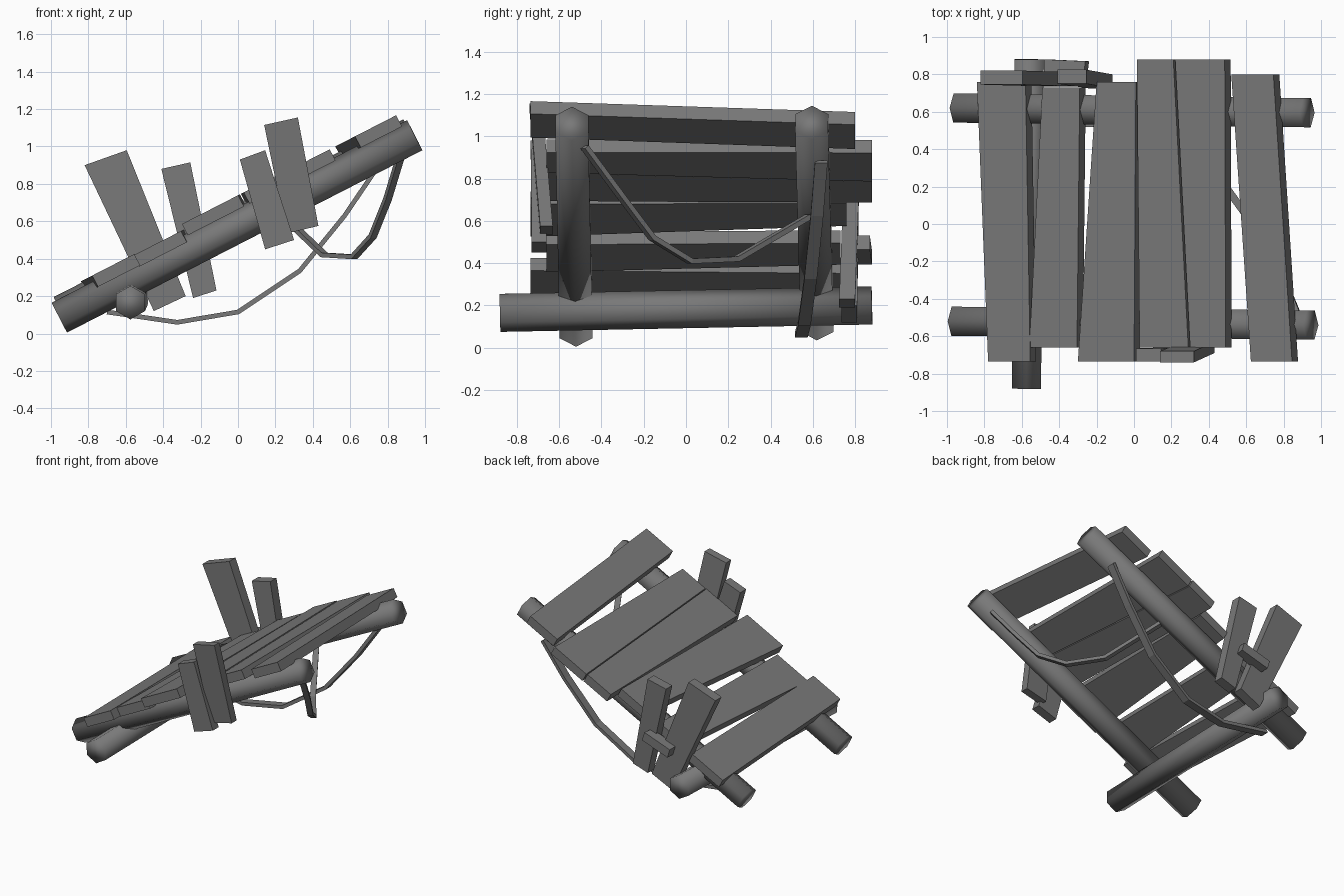
import bpy, bmesh
from mathutils import Vector

if "Cube" in bpy.data.objects:
    bpy.data.objects.remove(bpy.data.objects["Cube"], do_unlink=True)

wood = bpy.data.materials.new("weathered_grey")
wood.use_nodes = True
GREY = (0.19, 0.19, 0.19, 1)
wood.diffuse_color = GREY
wood.node_tree.nodes["Principled BSDF"].inputs["Base Color"].default_value = GREY


def finish(name, bm, smooth=False):
    bmesh.ops.recalc_face_normals(bm, faces=bm.faces)
    for f in bm.faces:
        f.smooth = smooth
    mesh = bpy.data.meshes.new(name)
    bm.to_mesh(mesh)
    bm.free()
    mesh.materials.append(wood)
    obj = bpy.data.objects.new(name, mesh)
    bpy.context.collection.objects.link(obj)
    return obj


def board(name, start, end, depth):
    """Tapered board: each end is an edge (two points), thickened by depth."""
    bm = bmesh.new()
    bmesh.ops.create_cube(bm, size=1)
    for v in bm.verts:
        edge = start if v.co.y < 0 else end
        p = Vector(edge[0] if v.co.x < 0 else edge[1])
        v.co = p + Vector(depth) * (v.co.z + 0.5)
    return finish(name, bm)


def log(name, a, b, radius=0.09):
    """Six-sided log between two points, one ridge pointing up."""
    a, b = Vector(a), Vector(b)
    axis = (b - a).normalized()
    side = axis.cross(Vector((0, 0, 1))).normalized()
    up = side.cross(axis)
    bm = bmesh.new()
    bmesh.ops.create_cone(bm, cap_ends=True, segments=6, radius1=radius,
                          radius2=radius, depth=(b - a).length)
    mid = (a + b) / 2
    for v in bm.verts:
        v.co = mid + side * v.co.x + up * v.co.y + axis * v.co.z
    return finish(name, bm, smooth=True)


def strap(name, points, width, thick, across):
    """Rectangular strip swept along a path; across sets its wide direction."""
    pts = [Vector(p) for p in points]
    across = Vector(across).normalized()
    bm = bmesh.new()
    rings = []
    for i, p in enumerate(pts):
        tangent = pts[min(i + 1, len(pts) - 1)] - pts[max(i - 1, 0)]
        normal = tangent.cross(across).normalized()
        w, n = across * width / 2, normal * thick / 2
        rings.append([bm.verts.new(p + o) for o in (w + n, n - w, -w - n, w - n)])
    for r, s in zip(rings, rings[1:]):
        for i in range(4):
            j = (i + 1) % 4
            bm.faces.new((r[i], r[j], s[j], s[i]))
    bm.faces.new(rings[0])
    bm.faces.new(rings[-1])
    return finish(name, bm)


# Sloping rails and the cross log under the low end
log("front_rail", (-0.955, -0.52, 0.085), (0.945, -0.54, 1.06))
log("back_rail", (-0.945, 0.62, 0.115), (0.925, 0.595, 1.065))
log("cross_log", (-0.575, -0.88, 0.165), (-0.56, 0.88, 0.2))


# Deck planks: front x pair, back x pair, y range, height above the rail axis
def slope(x, lift):
    return 0.574 + 0.512 * x + lift


planks = [
    ((-0.78, -0.555), (-0.84, -0.58), -0.735, 0.76, 0.135),
    ((-0.56, -0.305), (-0.49, -0.29), -0.66, 0.73, 0.13),
    ((-0.30, 0.00), (-0.20, 0.01), -0.735, 0.76, 0.165),
    ((0.03, 0.29), (0.015, 0.21), -0.66, 0.88, 0.165),
    ((0.30, 0.49), (0.22, 0.485), -0.66, 0.88, 0.16),
    ((0.625, 0.845), (0.52, 0.745), -0.735, 0.80, 0.16),
]
for i, (front, back, y0, y1, lift) in enumerate(planks):
    board(f"deck_plank_{i + 1}",
          [(x, y0, slope(x, lift)) for x in front],
          [(x, y1, slope(x, lift)) for x in back],
          (0.032, 0, -0.06))

# Upright stakes: bottom edge, top edge (x, z), y at bottom and top, thickness
stakes = [
    ("back_wide_stake", ((-0.45, 0.12), (-0.28, 0.2)), ((-0.82, 0.9), (-0.595, 0.98)), 0.735, 0.745, 0.075),
    ("back_narrow_stake", ((-0.24, 0.19), (-0.115, 0.23)), ((-0.41, 0.88), (-0.255, 0.915)), 0.725, 0.75, 0.075),
    ("front_short_stake", ((0.145, 0.45), (0.30, 0.50)), ((0.01, 0.93), (0.145, 0.98)), -0.73, -0.735, 0.07),
    ("front_tall_stake", ((0.26, 0.535), (0.43, 0.575)), ((0.14, 1.115), (0.32, 1.155)), -0.69, -0.74, 0.06),
]
for name, low, high, y_low, y_high, thick in stakes:
    board(name, [(x, y_low, z) for x, z in low],
          [(x, y_high, z) for x, z in high], (0, thick, 0))

# Small brace joining the two back stakes
board("back_brace", [(-0.48, 0.8, 0.46), (-0.48, 0.88, 0.46)],
      [(-0.27, 0.79, 0.53), (-0.26, 0.87, 0.53)], (0.02, 0, -0.065))

# Slack straps hanging below the deck
strap("long_strap", [(0.74, 0.64, 0.88), (0.57, 0.62, 0.63), (0.33, 0.59, 0.335),
                     (0.0, 0.56, 0.115), (-0.325, 0.545, 0.06), (-0.7, 0.56, 0.115)],
      0.06, 0.025, (0, 1, 0))
strap("cross_strap", [(0.87, -0.48, 0.95), (0.80, -0.31, 0.72), (0.72, -0.16, 0.52),
                      (0.62, 0.02, 0.41), (0.46, 0.24, 0.42), (0.25, 0.58, 0.62)],
      0.04, 0.025, (1, 0.7, 0))
